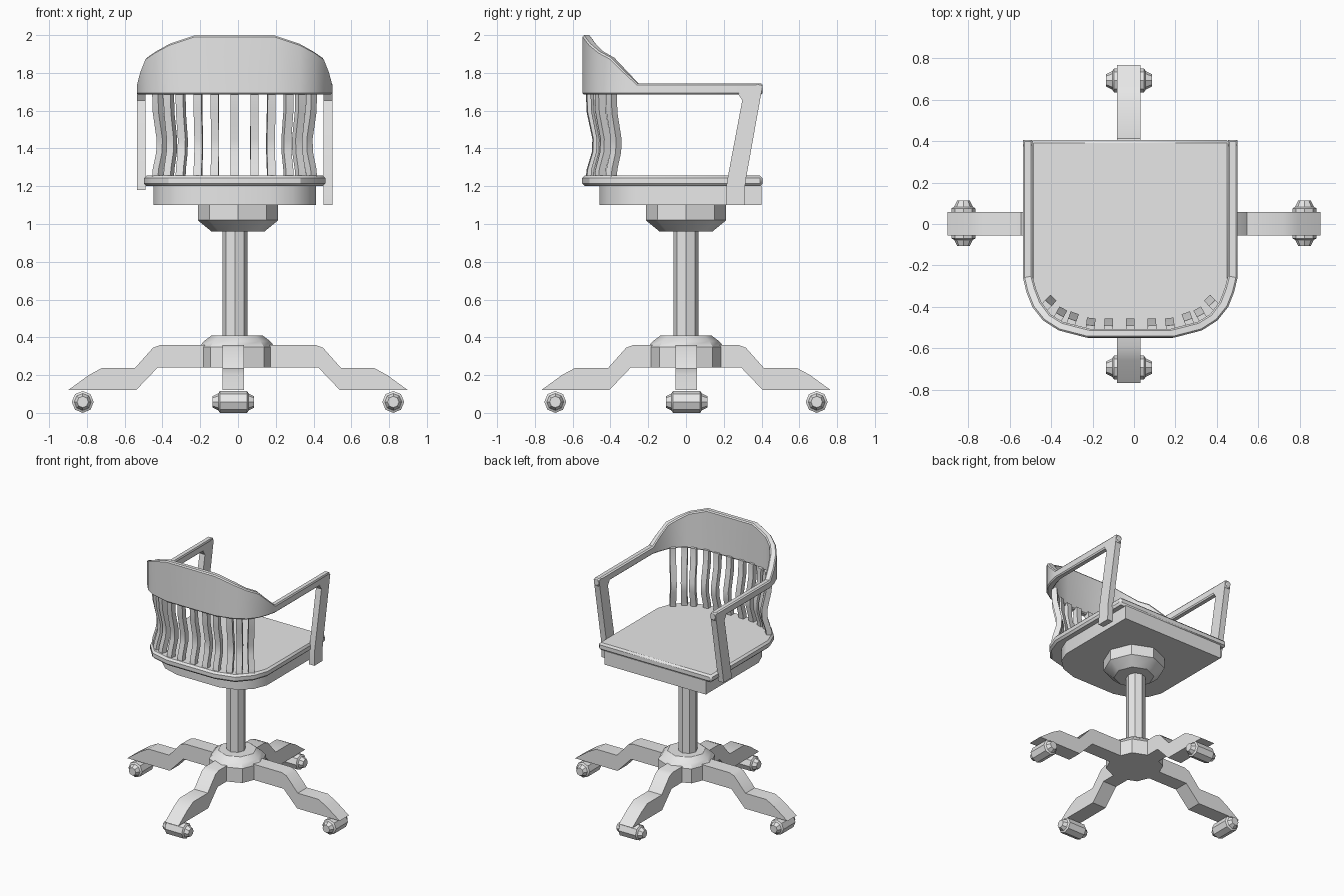
import bpy, bmesh, math
from mathutils import Vector

if "Cube" in bpy.data.objects:
    bpy.data.objects.remove(bpy.data.objects["Cube"], do_unlink=True)

grey = bpy.data.materials.new("plain_grey")
grey.use_nodes = True
grey.diffuse_color = (0.8, 0.8, 0.8, 1)
grey.node_tree.nodes["Principled BSDF"].inputs["Base Color"].default_value = (0.8, 0.8, 0.8, 1)

CX = -0.018          # sideways centre of the seat
parts = []


def finish(name, bm, bevel=0):
    bmesh.ops.recalc_face_normals(bm, faces=bm.faces)
    mesh = bpy.data.meshes.new(name)
    bm.to_mesh(mesh)
    bm.free()
    mesh.materials.append(grey)
    ob = bpy.data.objects.new(name, mesh)
    bpy.context.collection.objects.link(ob)
    if bevel:
        mod = ob.modifiers.new("edge_bevel", "BEVEL")
        mod.width, mod.segments = bevel, 1
        mod.limit_method, mod.angle_limit = "ANGLE", math.radians(50)
    parts.append(ob)
    return ob


def loft(name, rings, closed=False, bevel=0):
    """Skin a row of equal rings, capping the ends unless closed."""
    bm = bmesh.new()
    rows = [[bm.verts.new(p) for p in ring] for ring in rings]
    n = len(rows[0])
    for a, b in zip(rows, rows[1:]):
        for i in range(n):
            j = (i + 1) % n
            bm.faces.new((a[i], a[j], b[j], b[i]))
    bm.faces.new(rows[0])
    bm.faces.new(rows[-1])
    return finish(name, bm, bevel)


def prism(name, pts, place, lo, hi, bevel=0):
    """Extrude a flat outline from lo to hi; place maps (u, v, w) to space."""
    return loft(name, [[place(u, v, w) for u, v in pts] for w in (lo, hi)], bevel=bevel)


def lathe(name, profile, centre, axis, sides=8):
    """Turn (radius, distance) pairs about the x, y or z axis."""
    rings = []
    for r, d in profile:
        ring = []
        for k in range(sides):
            t = math.tau * k / sides
            c, s = r * math.cos(t), r * math.sin(t)
            ring.append(Vector(centre) + Vector({"x": (d, c, s), "y": (c, d, s), "z": (c, s, d)}[axis]))
        rings.append(ring)
    return loft(name, rings)


def mirrored(half):
    return half + [(-p[0], *p[1:]) for p in reversed(half)]


# Swivel base: hub, column and collar
lathe("base_hub", [(0.2, 0.24), (0.2, 0.35), (0.175, 0.38), (0.135, 0.41)], (-0.005, 0, 0), "z")
lathe("column", [(0.067, 0.3), (0.067, 1.0)], (-0.016, 0, 0), "z")
lathe("seat_collar", [(0.14, 0.96), (0.213, 1.02), (0.213, 1.11)], (0, 0, 0), "z")

# Four feet with casters; distances are measured inwards from the toe
foot = [(0, 0.12), (0.11, 0.2), (0.18, 0.238), (0.355, 0.238), (0.45, 0.345), (0.49, 0.36),
        (0.75, 0.36), (0.75, 0.24), (0.475, 0.24), (0.36, 0.12)]
half_wheel = [(0.03, 0.11), (0.045, 0.08), (0.058, 0.072), (0.058, 0.055)]
wheel = [(r, -d) for r, d in half_wheel] + half_wheel[::-1]
for s, side in ((1, "left"), (-1, "right")):
    prism(side + "_foot", foot, lambda u, v, w: (s * (0.9 - u), w, v), -0.055, 0.058)
    lathe(side + "_caster", wheel, (s * 0.822, 0.003, 0.058), "y")
for s, side in ((1, "rear"), (-1, "front")):
    prism(side + "_foot", foot, lambda u, v, w: (w, s * (0.767 - u), v), -0.083, 0.032)
    lathe(side + "_caster", wheel, (-0.024, s * 0.692, 0.058), "x")

# Seat board and the apron beneath it
board = mirrored([(0.48, 0.405), (0.48, -0.3), (0.44, -0.41), (0.35, -0.51), (0.2, -0.55)])
apron = mirrored([(0.43, 0.4), (0.43, -0.24), (0.39, -0.34), (0.31, -0.415), (0.18, -0.457)])
flat = lambda u, v, w: (CX + u, v, w)
prism("seat_board", board, flat, 1.2, 1.257, bevel=0.014)
prism("seat_apron", apron, flat, 1.1, 1.205)

# Arm rails and curved backrest: outer x, y, inner x, y, top height
bow = [(0.517, 0.405, 0.471, 0.405, 1.745), (0.517, -0.26, 0.471, -0.25, 1.745),
       (0.5, -0.33, 0.455, -0.31, 1.81), (0.472, -0.4, 0.43, -0.375, 1.88),
       (0.42, -0.465, 0.385, -0.435, 1.915), (0.345, -0.513, 0.325, -0.472, 1.955),
       (0.21, -0.548, 0.195, -0.505, 2.0)]
bow += [(-a, b, -c, d, h) for a, b, c, d, h in reversed(bow)]
loft("back_and_arm_rail",
     [[(CX + a, b, 1.685), (CX + a, b, h), (CX + c, d, h), (CX + c, d, 1.685)]
      for a, b, c, d, h in bow], bevel=0.008)

# Slanted arm posts
for s, side, foot_z in ((1, "left", 1.1), (-1, "right", 1.18)):
    post = [(0.212, foot_z), (0.216, 1.22), (0.298, 1.655), (0.275, 1.69), (0.38, 1.74),
            (0.405, 1.73), (0.314, 1.22), (0.31, foot_z)]
    prism(side + "_arm_post", post, lambda u, v, w: (CX + s * w, u, v), 0.471, 0.517)

# Wavy back slats, each bowed towards the sitter
wave = [(0.035, 1.7), (0.03, 1.59), (0, 1.45), (0.003, 1.38), (0.03, 1.29), (0.035, 1.245)]
strip = [(r + 0.02, z) for r, z in wave] + [(r - 0.02, z) for r, z in reversed(wave)]
slats = [(0, -0.475, 0), (0.104, -0.475, 0.03), (0.19, -0.473, 0.12),
         (0.274, -0.447, 0.35), (0.332, -0.425, 0.5), (0.384, -0.37, 0.75)]
slats += [(-x, y, -t) for x, y, t in slats[1:]]
for i, (x, y, t) in enumerate(slats):
    c, s = math.cos(t), math.sin(t)
    prism(f"back_slat_{i + 1}", strip,
          lambda u, v, w: (CX + x + u * s + w * c, y - u * c + w * s, v), -0.021, 0.021)

# Shading with sharp edges kept
bpy.ops.object.select_all(action="DESELECT")
for ob in parts:
    ob.select_set(True)
bpy.context.view_layer.objects.active = parts[0]
bpy.ops.object.shade_smooth_by_angle(angle=math.radians(30))
